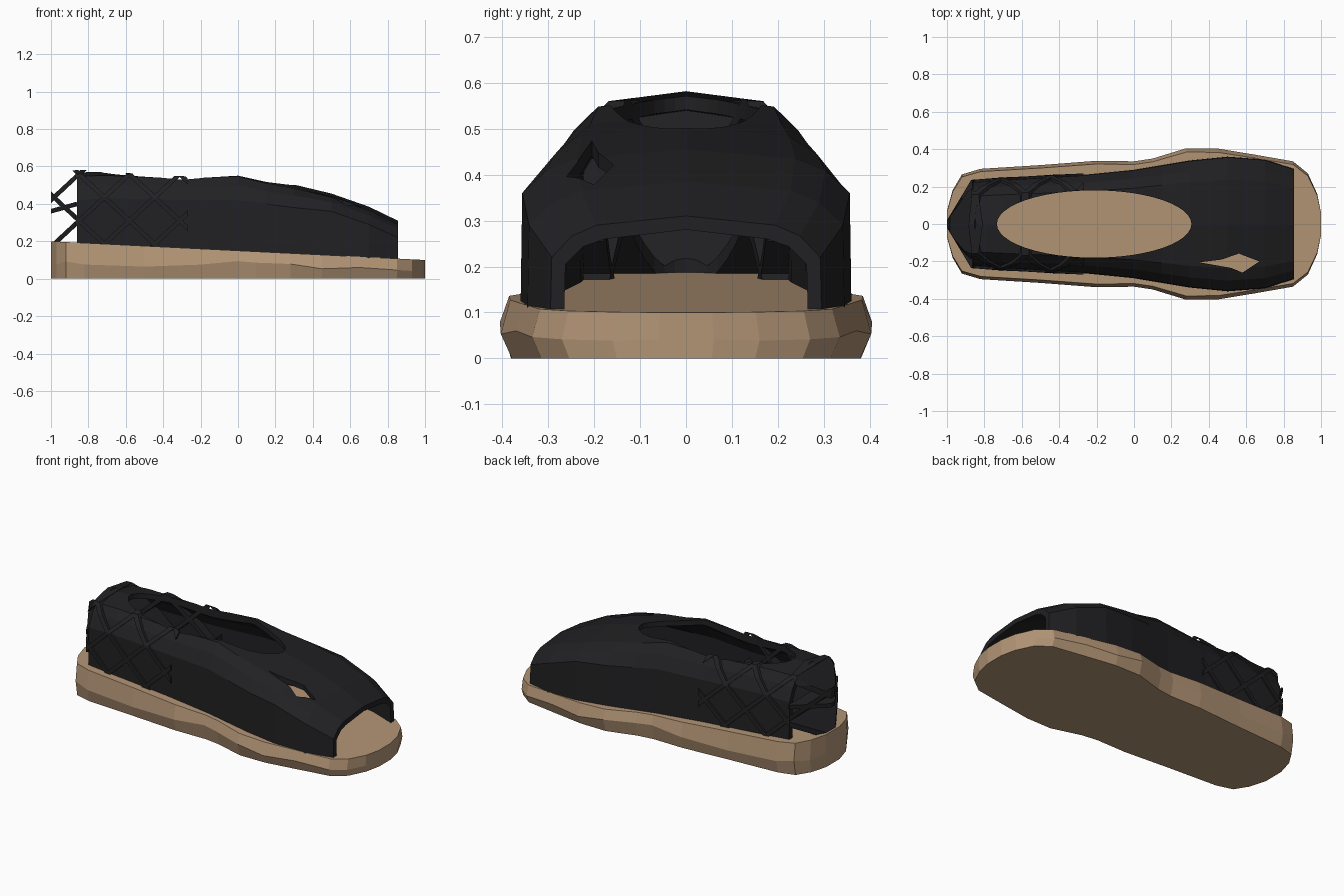
import bpy, bmesh, math, random
from mathutils import Vector

if "Cube" in bpy.data.objects:
    bpy.data.objects.remove(bpy.data.objects["Cube"])

random.seed(4)

def material(name, col):
    m = bpy.data.materials.new(name)
    m.diffuse_color = (*col, 1)
    m.use_nodes = True
    m.node_tree.nodes["Principled BSDF"].inputs["Base Color"].default_value = m.diffuse_color
    return m

TAN = material("tan_rubber", (0.45, 0.30, 0.18))
BLACK = material("black_fabric", (0.015, 0.015, 0.017))

def make(name, verts, faces, mat=None):
    me = bpy.data.meshes.new(name)
    bm = bmesh.new()
    vs = [bm.verts.new(v) for v in verts]
    for f in faces:
        bm.faces.new([vs[i] for i in f])
    bmesh.ops.recalc_face_normals(bm, faces=bm.faces)
    bm.to_mesh(me)
    bm.free()
    ob = bpy.data.objects.new(name, me)
    bpy.context.collection.objects.link(ob)
    if mat:
        me.materials.append(mat)
    return ob

def stack(name, rings, mat=None):
    """Closed solid from equal-length rings, with flat end caps."""
    n = len(rings[0])
    faces = [[k*n+i, k*n+(i+1) % n, (k+1)*n+(i+1) % n, (k+1)*n+i]
             for k in range(len(rings)-1) for i in range(n)]
    faces += [list(range(n)), [(len(rings)-1)*n+i for i in range(n)]]
    return make(name, [p for r in rings for p in r], faces, mat)

def boolean(ob, tool, op):
    mod = ob.modifiers.new("cut", 'BOOLEAN')
    mod.object, mod.operation, mod.solver = tool, op, 'EXACT'
    bpy.context.view_layer.objects.active = ob
    bpy.ops.object.modifier_apply(modifier=mod.name)

def deck(x):
    return 0.15 - 0.05*x

# Wedge sole with a faceted, bulging side wall
half = [(-1, .07), (-.97, .18), (-.92, .265), (-.82, .295), (-.5, .315), (-.2, .338),
        (0, .335), (.1, .35), (.28, .405), (.45, .403), (.65, .37), (.85, .335),
        (.93, .27), (.98, .16), (1, .06)]
outline = half + [(x, -y) for x, y in reversed(half)]
bulge = [random.uniform(.35, .65) for _ in half]
bulge += bulge[::-1]
stack("sole", [[(x, y*.94, 0) for x, y in outline],
               [(x, y, deck(x)*b) for (x, y), b in zip(outline, bulge)],
               [(x, y*.95, deck(x)) for x, y in outline]], TAN)

# Cross-sections of the upper: x, half width, shoulder height, top height
sections = [(-.86, .225, .42, .568), (-.7, .237, .43, .572), (-.3, .26, .42, .555),
            (0, .29, .42, .568), (.15, .315, .40, .53), (.3, .34, .38, .503),
            (.5, .36, .36, .455), (.7, .345, .29, .385), (.855, .295, .22, .31)]

def arch(x, w, zs, zt, d=0.0, base=0.0):
    w, zs, zt = w-d, zs-d*.5, zt-d
    right = [(w, deck(x)+base), (w*.99, zs), (w*.84, zs+(zt-zs)*.52), (w*.66, zt-.02)]
    return ([Vector((x, y, z)) for y, z in right] + [Vector((x, 0, zt))]
            + [Vector((x, -y, z)) for y, z in reversed(right)])

# Upper shell: open at heel and toe, with wall thickness
rings = [arch(*s, base=-.01) + arch(*s, d=.03, base=-.01)[::-1] for s in sections]
n, last = len(rings[0]), len(rings)-1
faces = [[k*n+i, k*n+(i+1) % n, (k+1)*n+(i+1) % n, (k+1)*n+i]
         for k in range(last) for i in range(n)]
for k in (0, last):
    faces += [[k*n+i, k*n+i+1, k*n+n-2-i, k*n+n-1-i] for i in range(n//2-1)]
upper = make("upper", [p for r in rings for p in r], faces, BLACK)

# Foot opening and side vent cutters
ell = [(-.213+.52*math.cos(a*math.tau/48), .18*math.sin(a*math.tau/48)) for a in range(48)]
opening = stack("opening_cutter", [[(x, y, z) for x, y in ell] for z in (.0, .8)])
vent = [(.35, -.205), (.47, -.19), (.56, -.158), (.67, -.2), (.58, -.26), (.52, -.235)]
vent_cut = stack("vent_cutter", [[(x, y, z) for x, y in vent] for z in (.25, .8)])
boolean(upper, opening, 'DIFFERENCE')
boolean(upper, vent_cut, 'DIFFERENCE')

# Envelope that trims the heel lattice, tapering to a point at the back
env = [(-1, .02, .42, .56), (-.87, .225, .43, .568)] + sections[1:3]
env = [arch(*s, d=-.012 if s[0] > -.9 else 0) for s in env]
env[-1] = [Vector((-.27, p.y, p.z)) for p in env[-1]]
envelope = stack("lattice_envelope", env)

# Heel lattice: crossing slats run through the width, then trimmed
def slat(p, q, t=.012):
    p, q = Vector(p), Vector(q)
    d = (q-p).normalized()
    nx, nz = -d.y*t, d.x*t
    prof = [(p.x+nx, p.y+nz), (q.x+nx, q.y+nz), (q.x-nx, q.y-nz), (p.x-nx, p.y-nz)]
    ob = stack("slat", [[(x, y, z) for x, z in prof] for y in (-.5, .5)], BLACK)
    boolean(ob, envelope, 'INTERSECT')
    boolean(ob, opening, 'DIFFERENCE')
    return ob

slats = [slat((-1.02, .355), (-.86, .40))]
for k in range(4):
    z = .42 - .25*k
    slats.append(slat((-1.1, z-.093), (-.2, z+.744)))
    z = .45 + .25*k
    slats.append(slat((-1.1, z+.093), (-.2, z-.744)))
for ob in [s for s in slats if not s.data.polygons]:
    slats.remove(ob)
    bpy.data.objects.remove(ob)
bpy.ops.object.select_all(action='DESELECT')
for ob in slats:
    ob.select_set(True)
bpy.context.view_layer.objects.active = slats[0]
bpy.ops.object.join()
slats[0].name = "heel_lattice"

for c in (opening, vent_cut, envelope):
    bpy.data.objects.remove(c)
